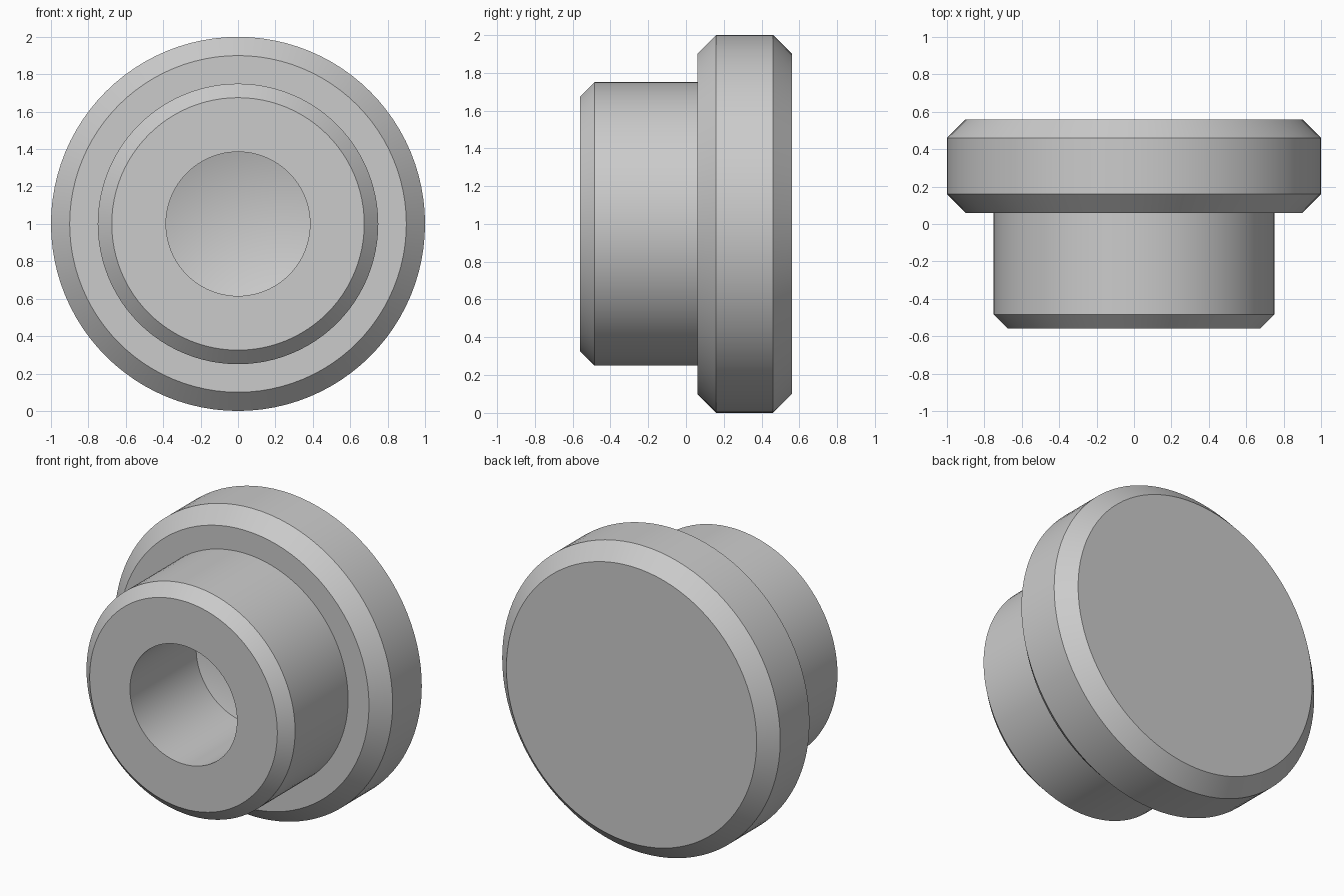
import bpy, bmesh, math

if "Cube" in bpy.data.objects:
    bpy.data.objects.remove(bpy.data.objects["Cube"])

SEGMENTS = 96

# (radius, y) outline, from the blind hole's tip around to the back centre
PROFILE = [
    (0.0, 0.24), (0.385, 0.12),        # shallow conical hole bottom
    (0.385, -0.56),                    # hole wall
    (0.675, -0.56), (0.75, -0.485),    # neck face and chamfer
    (0.75, 0.06),                      # neck wall
    (0.90, 0.06), (1.0, 0.16),         # flange shoulder and front chamfer
    (1.0, 0.46), (0.90, 0.56),         # flange rim and back chamfer
    (0.0, 0.56),                       # flat back
]


def revolve(name, profile, material):
    """Spin an outline around the y axis at height z = 1."""
    bm = bmesh.new()
    verts = [bm.verts.new((r, y, 1.0)) for r, y in profile]
    edges = [bm.edges.new(pair) for pair in zip(verts, verts[1:])]
    bmesh.ops.spin(bm, geom=verts + edges, cent=(0, 0, 1), axis=(0, 1, 0),
                   angle=math.tau, steps=SEGMENTS, use_duplicate=False)
    bmesh.ops.remove_doubles(bm, verts=bm.verts, dist=0.0001)
    bmesh.ops.recalc_face_normals(bm, faces=bm.faces)
    mesh = bpy.data.meshes.new(name)
    bm.to_mesh(mesh)
    bm.free()
    mesh.materials.append(material)
    obj = bpy.data.objects.new(name, mesh)
    bpy.context.collection.objects.link(obj)
    return obj


grey = bpy.data.materials.new("plain grey")
grey.diffuse_color = (0.6, 0.6, 0.6, 1.0)
grey.use_nodes = True
grey.node_tree.nodes["Principled BSDF"].inputs["Base Color"].default_value = grey.diffuse_color

# Flanged plug with a blind hole in the neck
plug = revolve("flanged_plug", PROFILE, grey)
bpy.context.view_layer.objects.active = plug
plug.select_set(True)
# Keep the chamfer edges sharp while the round walls stay smooth
bpy.ops.object.shade_smooth_by_angle(angle=math.radians(12))
